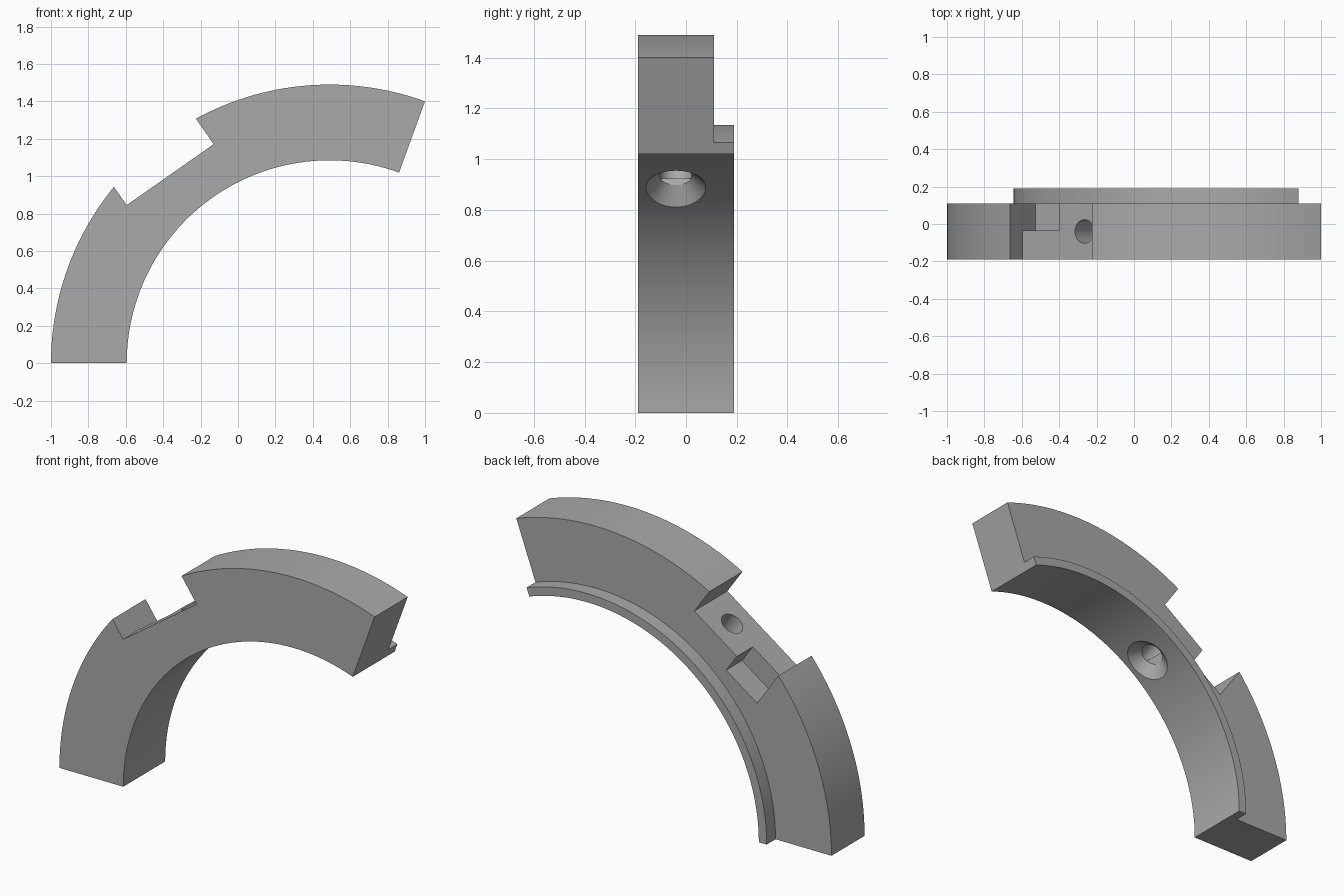
import bpy, bmesh
from math import radians, sin, cos, pi
from mathutils import Matrix, Vector

cube = bpy.data.objects.get("Cube")
if cube:
    bpy.data.objects.remove(cube, do_unlink=True)

CENTRE = Vector((0.49, 0, 0))      # axis of the ring
INNER, LIP, OUTER = 1.085, 1.135, 1.49
FRONT, SHOULDER, BACK = -0.19, 0.11, 0.19
START, END = radians(70), radians(180)
MID = radians(125)                 # direction of notch and hole

grey = bpy.data.materials.new("plain grey")
grey.use_nodes = True
colour = (0.4, 0.4, 0.4, 1)
grey.diffuse_color = colour
grey.node_tree.nodes["Principled BSDF"].inputs["Base Color"].default_value = colour


def make_object(name, bm):
    bmesh.ops.recalc_face_normals(bm, faces=bm.faces)
    mesh = bpy.data.meshes.new(name)
    bm.to_mesh(mesh)
    bm.free()
    mesh.materials.append(grey)
    obj = bpy.data.objects.new(name, mesh)
    bpy.context.collection.objects.link(obj)
    return obj


# Local frame at the notch: x along the tangent, y along depth, z outward
outward = Vector((cos(MID), 0, sin(MID)))
tangent = Vector((sin(MID), 0, -cos(MID)))
frame = Matrix((tangent, Vector((0, 1, 0)), outward)).transposed().to_4x4()
frame = Matrix.Translation(CENTRE) @ frame


def box_cutter(name, low, high):
    low, high = Vector(low), Vector(high)
    bm = bmesh.new()
    place = Matrix.Translation((low + high) / 2) @ Matrix.Diagonal((*(high - low), 1))
    bmesh.ops.create_cube(bm, size=1, matrix=frame @ place)
    return make_object(name, bm)


def round_cutter(name, y, bottom, top, r_bottom, r_top):
    bm = bmesh.new()
    place = Matrix.Translation((0, y, (bottom + top) / 2))
    bmesh.ops.create_cone(bm, cap_ends=True, segments=48, radius1=r_bottom,
                          radius2=r_top, depth=top - bottom, matrix=frame @ place)
    return make_object(name, bm)


# Ring segment: stepped section swept around the axis
section = [(INNER, FRONT), (OUTER, FRONT), (OUTER, SHOULDER),
           (LIP, SHOULDER), (LIP, BACK), (INNER, BACK)]
steps = 64
bm = bmesh.new()
rings = []
for i in range(steps + 1):
    a = START + (END - START) * i / steps
    rings.append([bm.verts.new(CENTRE + Vector((r * cos(a), y, r * sin(a))))
                  for r, y in section])
for a, b in zip(rings, rings[1:]):
    for k in range(len(section)):
        n = (k + 1) % len(section)
        bm.faces.new((a[k], a[n], b[n], b[k]))
bm.faces.new(rings[0])
bm.faces.new(rings[-1])
body = make_object("ring_segment", bm)

# Notch across the rim, pocket open to the back, countersunk hole
cutters = [
    box_cutter("notch_cutter", (-0.404, -0.4, 1.315), (0.164, 0.4, 1.7)),
    box_cutter("pocket_cutter", (-0.404, -0.035, 1.197), (-0.165, 0.4, 1.5)),
    round_cutter("hole_cutter", -0.04, 1.0, 1.5, 0.063, 0.063),
    round_cutter("countersink_cutter", -0.04, 1.035, 1.14, 0.168, 0.063),
]
bpy.context.view_layer.objects.active = body
for cutter in cutters:
    mod = body.modifiers.new(cutter.name, 'BOOLEAN')
    mod.object = cutter
    mod.operation = 'DIFFERENCE'
    mod.solver = 'EXACT'
    bpy.ops.object.modifier_apply(modifier=mod.name)
for cutter in cutters:
    bpy.data.objects.remove(cutter, do_unlink=True)

bpy.ops.object.select_all(action='DESELECT')
body.select_set(True)
bpy.ops.object.shade_smooth_by_angle(angle=radians(25))
